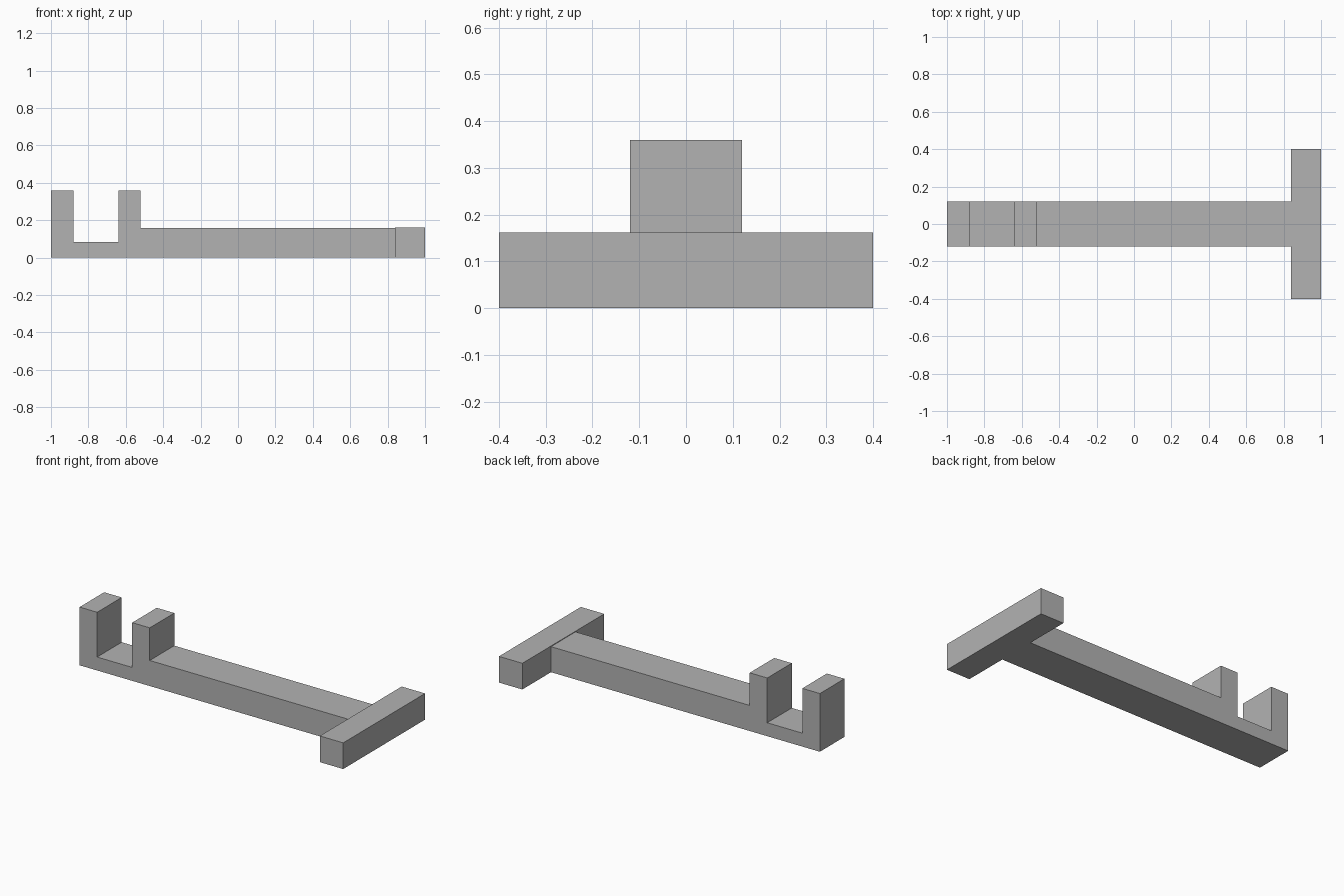
import bpy
import bmesh

cube = bpy.data.objects.get("Cube")
if cube:
    bpy.data.objects.remove(cube, do_unlink=True)

grey = bpy.data.materials.new("plain_grey")
grey.use_nodes = True
colour = (0.45, 0.45, 0.45, 1)
grey.diffuse_color = colour
grey.node_tree.nodes["Principled BSDF"].inputs["Base Color"].default_value = colour


def extrude_profile(name, profile, half_width):
    """Extrude a closed (x, z) outline symmetrically along y."""
    bm = bmesh.new()
    face = bm.faces.new([bm.verts.new((x, -half_width, z)) for x, z in profile])
    side = bmesh.ops.extrude_face_region(bm, geom=[face])["geom"]
    verts = [v for v in side if isinstance(v, bmesh.types.BMVert)]
    bmesh.ops.translate(bm, verts=verts, vec=(0, 2 * half_width, 0))
    bmesh.ops.recalc_face_normals(bm, faces=bm.faces)
    mesh = bpy.data.meshes.new(name)
    bm.to_mesh(mesh)
    bm.free()
    mesh.materials.append(grey)
    obj = bpy.data.objects.new(name, mesh)
    bpy.context.collection.objects.link(obj)
    return obj


# Long bar with two upright prongs and a lowered slot between them
extrude_profile("pronged_bar", [
    (-1, 0), (0.84, 0), (0.84, 0.158), (-0.52, 0.158), (-0.52, 0.36),
    (-0.64, 0.36), (-0.64, 0.083), (-0.88, 0.083), (-0.88, 0.36), (-1, 0.36),
], 0.12)

# Crossbar closing the end of the bar
extrude_profile("crossbar", [(0.84, 0), (1, 0), (1, 0.162), (0.84, 0.162)], 0.4)
